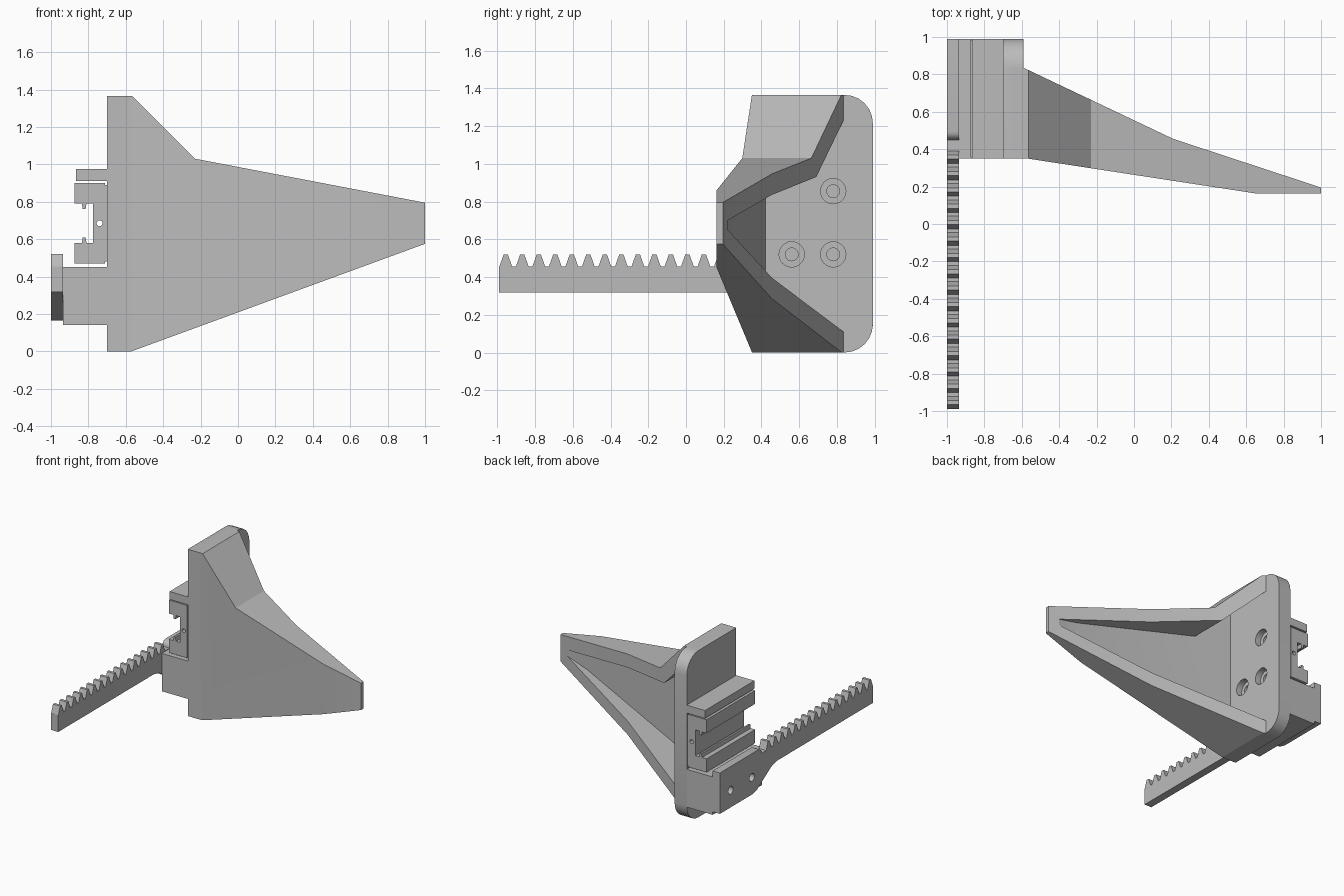
import bpy, bmesh, math
from mathutils import Vector

cube = bpy.data.objects.get("Cube")
if cube:
    bpy.data.objects.remove(cube, do_unlink=True)

grey = bpy.data.materials.new("plain_grey")
grey.use_nodes = True
grey.diffuse_color = (0.5, 0.5, 0.5, 1)
grey.node_tree.nodes["Principled BSDF"].inputs["Base Color"].default_value = (0.5, 0.5, 0.5, 1)


def prism(name, pts, axis, lo, hi):
    """Extrude a 2D outline (remaining axes in xyz order) along an axis."""
    place = {"x": lambda p, t: (t, p[0], p[1]),
             "y": lambda p, t: (p[0], t, p[1]),
             "z": lambda p, t: (p[0], p[1], t)}[axis]
    bm = bmesh.new()
    face = bm.faces.new([bm.verts.new(place(p, lo)) for p in pts])
    ext = bmesh.ops.extrude_face_region(bm, geom=[face])
    shift = Vector(place((0, 0), hi - lo))
    bmesh.ops.translate(bm, vec=shift, verts=[v for v in ext["geom"] if isinstance(v, bmesh.types.BMVert)])
    bmesh.ops.recalc_face_normals(bm, faces=bm.faces)
    mesh = bpy.data.meshes.new(name)
    bm.to_mesh(mesh)
    bm.free()
    mesh.materials.append(grey)
    ob = bpy.data.objects.new(name, mesh)
    bpy.context.collection.objects.link(ob)
    return ob


def rect(a0, a1, b0, b1):
    return [(a0, b0), (a1, b0), (a1, b1), (a0, b1)]


def arc(cx, cy, r, start, end, n):
    return [(cx + r * math.cos(math.radians(start + (end - start) * i / n)),
             cy + r * math.sin(math.radians(start + (end - start) * i / n))) for i in range(n + 1)]


def boolean(ob, tool, operation):
    """Apply a boolean and discard the tool object."""
    mod = ob.modifiers.new("bool", "BOOLEAN")
    mod.object, mod.operation, mod.solver = tool, operation, "EXACT"
    bpy.context.view_layer.objects.active = ob
    bpy.ops.object.modifier_apply(modifier=mod.name)
    bpy.data.objects.remove(tool, do_unlink=True)


def drill(ob, y, z, r, x0, x1):
    boolean(ob, prism("drill", arc(y, z, r, 0, 345, 23), "x", x0, x1), "DIFFERENCE")


FRONT, BACK, TOP = 0.35, 0.99, 1.365

# Tapered finger: side outline crossed with plan outline
finger = prism("finger_bracket", [(-0.65, 0), (-0.57, 0), (1, 0.575), (1, 0.795),
                                  (-0.23, 1.03), (-0.565, TOP), (-0.65, TOP)], "y", 0, 1)
plan = prism("plan", [(-0.8, FRONT), (-0.57, FRONT), (0.66, 0.162), (1.1, 0.162), (1.1, 0.162),
                      (1.1, 0.195), (1, 0.195), (0.21, 0.455), (-0.59, 0.835), (-0.8, 0.835)][:4]
             + [(1.1, 0.195), (1, 0.195), (0.21, 0.455), (-0.59, 0.835), (-0.8, 0.835)], "z", -1, 2)
boolean(finger, plan, "INTERSECT")

# Open pocket in the back of the finger
pocket = prism("pocket", [(-0.59, 0.11), (0.92, 0.65), (0.92, 0.70), (-0.285, 0.93), (-0.59, 1.23)], "y", 0, 2)
floor = prism("floor", [(-0.8, 0.452), (0.74, 0.22), (1.2, 0.22), (1.2, 1.5), (-0.8, 1.5)], "z", -1, 2)
boolean(pocket, floor, "INTERSECT")
boolean(finger, pocket, "DIFFERENCE")

# Mounting plate with rounded rear corners
R = 0.15
plate = prism("mounting_plate", [(FRONT, 0)] + arc(BACK - R, R, R, -90, 0, 6)
              + arc(BACK - R, TOP - R, R, 0, 90, 6) + [(FRONT, TOP)], "x", -0.7, -0.59)
boolean(finger, plate, "UNION")
for y, z in [(0.56, 0.52), (0.78, 0.52), (0.78, 0.855)]:
    drill(finger, y, z, 0.067, -0.64, -0.5)
    drill(finger, y, z, 0.034, -0.72, -0.5)

# Retaining lip and lower support block
prism("upper_lip", rect(-0.865, -0.7, 0.91, 0.975), "y", FRONT, BACK)
block = prism("support_block", rect(-0.935, -0.7, 0.14, 0.45), "y", FRONT, BACK)

# Slide rail: C section mirrored about its middle height
MID = 0.685
half = [(-0.71, 0.215), (-0.875, 0.215), (-0.875, 0.105), (-0.835, 0.105), (-0.83, 0.075),
        (-0.815, 0.075), (-0.81, 0.105), (-0.775, 0.105)]
rail = prism("slide_rail", [(x, MID + h) for x, h in half]
             + [(x, MID - h) for x, h in reversed(half)], "y", FRONT + 0.005, BACK - 0.005)
boolean(rail, prism("pin_hole", arc(-0.74, MID, 0.016, 0, 337.5, 15), "y", 0, 2), "DIFFERENCE")
prism("rail_backing", rect(-0.712, -0.698, 0.48, 0.89), "y", FRONT + 0.01, BACK - 0.01)

# Toothed rack with its mounting tab
ROOT, TIP, PITCH = 0.455, 0.52, 0.0875
teeth = []
for i in range(16):
    c = -0.955 + PITCH * i
    teeth += [(c - 0.034, ROOT), (c - 0.011, TIP), (c + 0.011, TIP), (c + 0.034, ROOT)]
outline = ([(-0.99, 0.318), (-0.99, ROOT)] + teeth + [(0.45, ROOT)]
           + arc(0.495, ROOT, 0.045, 180, 90, 5) + [(BACK, 0.5), (BACK, 0.165), (0.57, 0.165),
              (0.51, 0.18), (0.32, 0.3), (0.25, 0.318)])
rack = prism("toothed_rack", outline, "x", -1, -0.935)
for y in (0.85, 0.575):
    for part, x0, x1 in ((rack, -1.1, -0.9), (block, -1, -0.85)):
        drill(part, y, 0.305, 0.032, x0, x1)

# Smooth the round parts while keeping edges crisp
for ob in (finger, block, rail, rack):
    bpy.ops.object.select_all(action="DESELECT")
    ob.select_set(True)
    bpy.context.view_layer.objects.active = ob
    bpy.ops.object.shade_smooth_by_angle(angle=math.radians(20))
